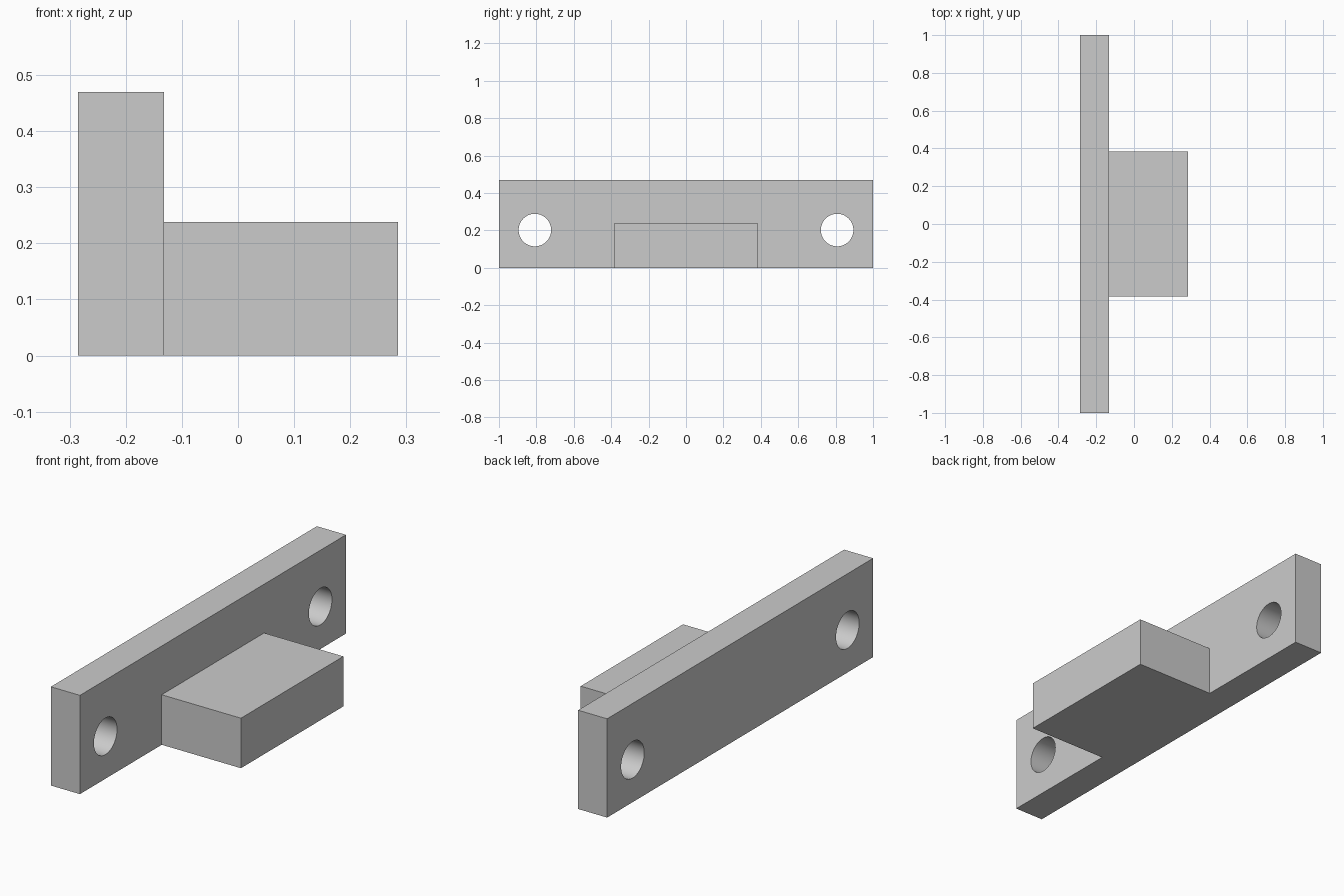
import bpy
from math import pi

cube = bpy.data.objects.get("Cube")
if cube:
    bpy.data.objects.remove(cube, do_unlink=True)

# Single plain grey material
grey = bpy.data.materials.new("plain_grey")
grey.use_nodes = True
colour = (0.6, 0.6, 0.6, 1)
grey.diffuse_color = colour
grey.node_tree.nodes["Principled BSDF"].inputs["Base Color"].default_value = colour


def box(name, x0, x1, width, height):
    """Box standing on the ground, centred on y."""
    bpy.ops.mesh.primitive_cube_add(size=1, location=((x0 + x1) / 2, 0, height / 2))
    ob = bpy.context.object
    ob.name = name
    ob.scale = (x1 - x0, width, height)
    bpy.ops.object.transform_apply(location=True, rotation=True, scale=True)
    ob.data.materials.append(grey)
    return ob


def apply_boolean(target, tool, operation):
    """Combine the tool with the target, then remove the tool."""
    tool.hide_render = True
    mod = target.modifiers.new(operation.lower(), 'BOOLEAN')
    mod.operation = operation
    mod.solver = 'EXACT'
    mod.object = tool
    bpy.context.view_layer.objects.active = target
    bpy.ops.object.modifier_apply(modifier=mod.name)
    bpy.data.objects.remove(tool, do_unlink=True)


# Upright mounting plate with the projecting block fused to it
bracket = box("mounting_bracket", -0.285, -0.132, 2, 0.47)
block = box("projecting_block", -0.2, 0.285, 0.77, 0.238)
apply_boolean(bracket, block, 'UNION')

# Bolt holes through both ends of the plate
for side in (-1, 1):
    bpy.ops.mesh.primitive_cylinder_add(
        vertices=64, radius=0.087, depth=0.5,
        location=(-0.21, side * 0.808, 0.202), rotation=(0, pi / 2, 0))
    hole = bpy.context.object
    hole.name = "hole_cutter"
    hole.data.materials.append(grey)
    apply_boolean(bracket, hole, 'DIFFERENCE')

# Smooth hole walls, crisp box edges
bpy.ops.object.select_all(action='DESELECT')
bracket.select_set(True)
bpy.context.view_layer.objects.active = bracket
bpy.ops.object.shade_smooth_by_angle(angle=pi / 6)
